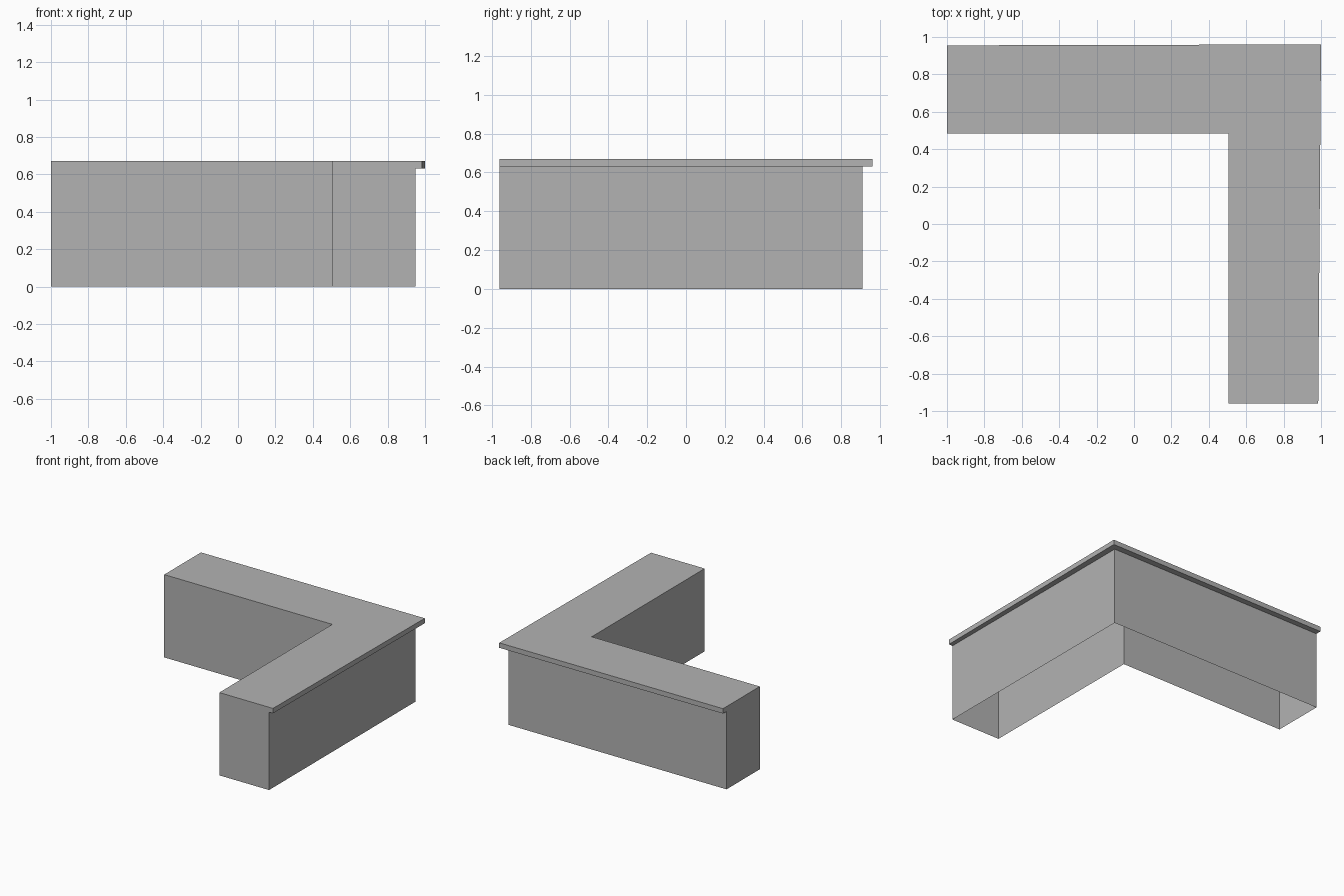
import bpy
import bmesh

cube = bpy.data.objects.get("Cube")
if cube:
    bpy.data.objects.remove(cube, do_unlink=True)

grey = bpy.data.materials.new("plain_grey")
grey.use_nodes = True
colour = (0.45, 0.45, 0.45, 1)
grey.diffuse_color = colour
grey.node_tree.nodes["Principled BSDF"].inputs["Base Color"].default_value = colour


def extrude_outline(name, outline, z0, z1, bottom=True, open_sides=()):
    """Raise a counter-clockwise outline into a flat-sided part, leaving chosen sides open."""
    bm = bmesh.new()
    low = [bm.verts.new((x, y, z0)) for x, y in outline]
    high = [bm.verts.new((x, y, z1)) for x, y in outline]
    count = len(outline)
    for i in range(count):
        if i not in open_sides:
            j = (i + 1) % count
            bm.faces.new((low[i], low[j], high[j], high[i]))
    bm.faces.new(high)
    if bottom:
        bm.faces.new(low[::-1])
    mesh = bpy.data.meshes.new(name)
    bm.to_mesh(mesh)
    bm.free()
    mesh.materials.append(grey)
    obj = bpy.data.objects.new(name, mesh)
    bpy.context.collection.objects.link(obj)
    return obj


TOP, LIP_BOTTOM = 0.67, 0.63
FRONT, LEFT_END = -0.96, -1.0
wall_x, wall_y = 0.95, 0.91

# Hollow corner body, open underneath
body = [(LEFT_END, 0.485), (0.505, 0.485), (0.505, FRONT),
        (wall_x, FRONT), (wall_x, wall_y), (LEFT_END, wall_y)]
extrude_outline("corner_body", body, 0, TOP, bottom=False)

# Overhanging lip along the two outer walls, slightly tapered to its ends
lip = [(wall_x, FRONT), (0.985, FRONT), (1.0, 0.96),
       (LEFT_END, 0.955), (LEFT_END, wall_y), (wall_x, wall_y)]
extrude_outline("overhanging_lip", lip, LIP_BOTTOM, TOP, open_sides=(4, 5))
